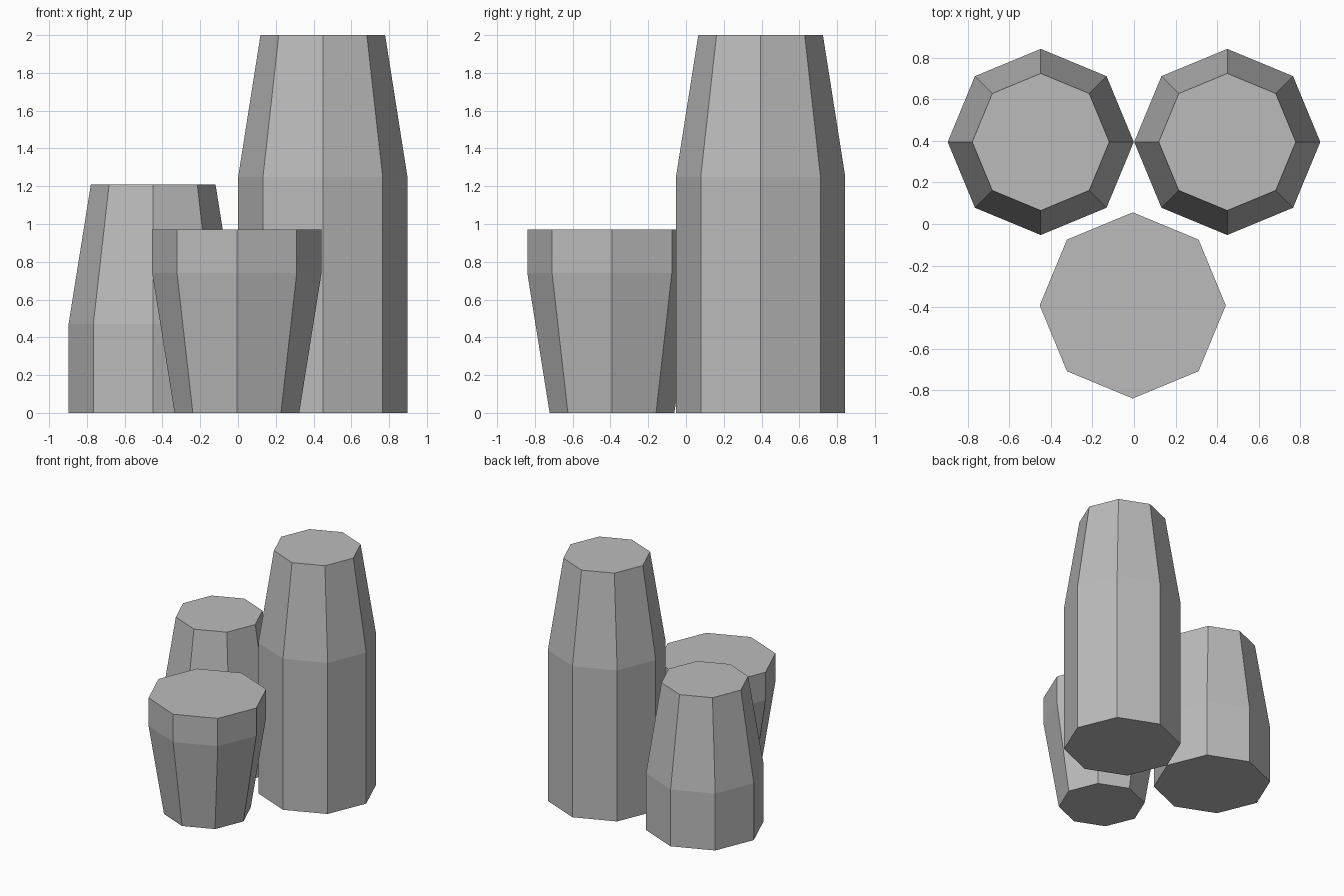
import bpy
import bmesh
from math import cos, sin, pi

cube = bpy.data.objects.get("Cube")
if cube:
    bpy.data.objects.remove(cube, do_unlink=True)

SIDES = 8
WIDE, NARROW = 0.448, 0.33

grey = bpy.data.materials.new("stone_grey")
grey.use_nodes = True
colour = (0.5, 0.5, 0.5, 1)
grey.diffuse_color = colour
grey.node_tree.nodes["Principled BSDF"].inputs["Base Color"].default_value = colour


def column(name, x, y, profile):
    """Closed eight-sided column through (radius, height) rings."""
    bm = bmesh.new()
    rings = []
    for radius, z in profile:
        angles = [2 * pi * i / SIDES for i in range(SIDES)]
        rings.append([bm.verts.new((radius * cos(a), radius * sin(a), z)) for a in angles])
    for low, high in zip(rings, rings[1:]):
        for i in range(SIDES):
            j = (i + 1) % SIDES
            bm.faces.new((low[i], low[j], high[j], high[i]))
    bm.faces.new(rings[0][::-1])
    bm.faces.new(rings[-1])
    mesh = bpy.data.meshes.new(name)
    bm.to_mesh(mesh)
    bm.free()
    mesh.materials.append(grey)
    obj = bpy.data.objects.new(name, mesh)
    obj.location = (x, y, 0)
    bpy.context.collection.objects.link(obj)


# Two columns narrowing upward at the back
column("tall_column", 0.449, 0.395, [(WIDE, 0), (WIDE, 1.25), (NARROW, 2)])
column("middle_column", -0.449, 0.395, [(WIDE, 0), (WIDE, 0.47), (NARROW, 1.21)])
# Short column widening upward at the front
column("short_column", -0.006, -0.392, [(NARROW, 0), (WIDE, 0.74), (WIDE, 0.97)])
